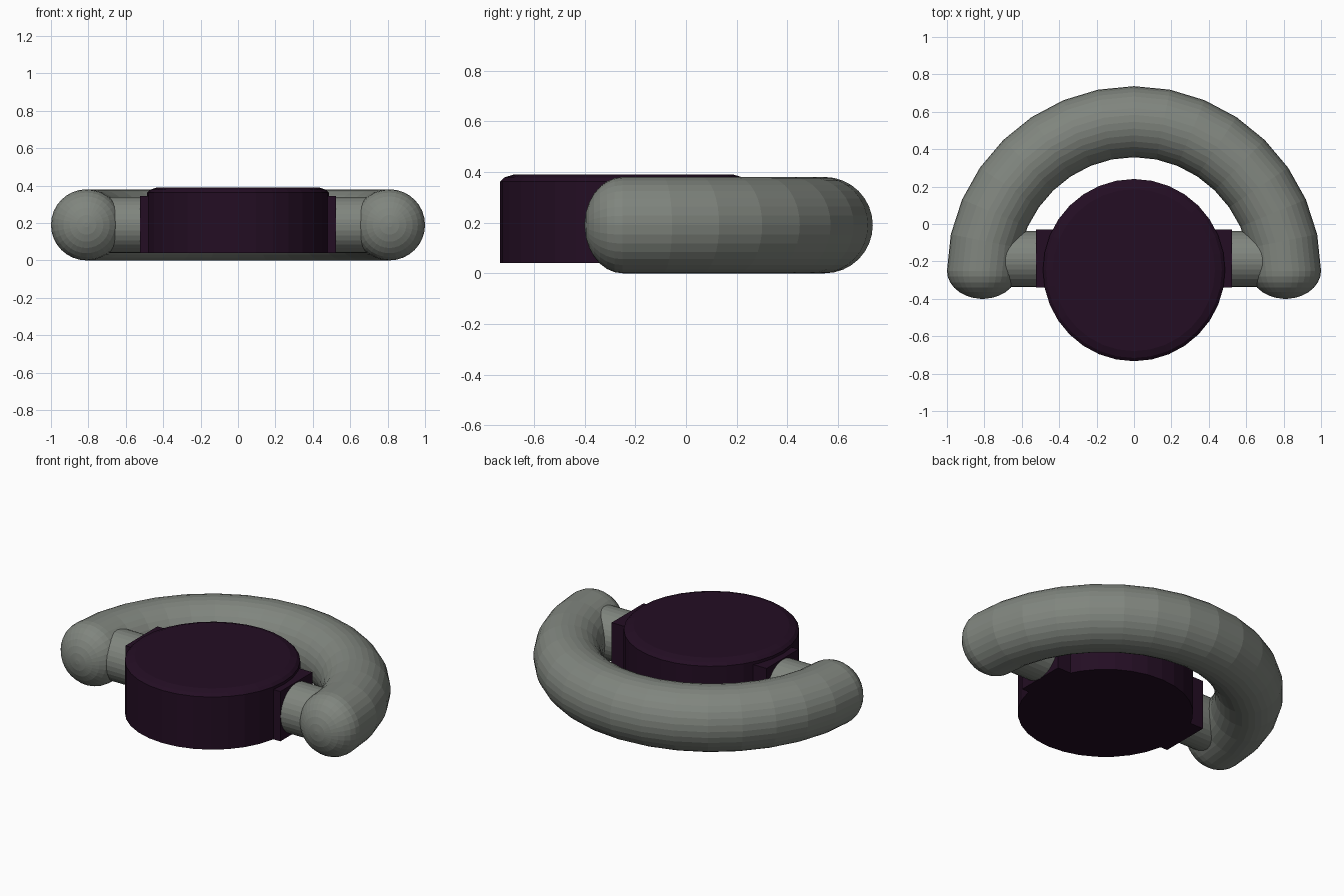
import bpy, bmesh, math
from mathutils import Vector

if "Cube" in bpy.data.objects:
    bpy.data.objects.remove(bpy.data.objects["Cube"])


def material(name, rgb):
    m = bpy.data.materials.new(name)
    m.diffuse_color = (*rgb, 1)
    m.use_nodes = True
    m.node_tree.nodes["Principled BSDF"].inputs["Base Color"].default_value = m.diffuse_color
    return m


GREY = material("stone grey", (0.216, 0.235, 0.209))
PURPLE = material("dark purple", (0.017, 0.0042, 0.017))
SIDES = 32


def finish(name, bm, mat):
    bmesh.ops.recalc_face_normals(bm, faces=bm.faces)
    me = bpy.data.meshes.new(name)
    bm.to_mesh(me)
    bm.free()
    me.materials.append(mat)
    ob = bpy.data.objects.new(name, me)
    bpy.context.collection.objects.link(ob)
    return ob


def loft(bm, rings):
    """Skin a list of rings and cap both ends."""
    rings = [[bm.verts.new(p) for p in r] for r in rings]
    for a, b in zip(rings, rings[1:]):
        for i in range(len(a)):
            j = (i + 1) % len(a)
            bm.faces.new((a[i], a[j], b[j], b[i]))
    bm.faces.new(rings[0])
    bm.faces.new(rings[-1])
    return rings


def ring(centre, u, v, r):
    return [centre + r * (math.cos(t) * u + math.sin(t) * v)
            for t in (2 * math.pi * i / SIDES for i in range(SIDES))]


X, Y, Z = Vector((1, 0, 0)), Vector((0, 1, 0)), Vector((0, 0, 1))

# Half-round handle: tube along an arc, ends closed by slightly flattened domes
TUBE, ZC, YC = 0.19, 0.19, -0.25
ends, sections = 7, 16
rings = []
for k in range(-ends, sections + ends + 1):
    a = math.pi * min(max(k, 0), sections) / sections
    out = Vector((math.cos(a), math.sin(a), 0))
    flare = abs(math.cos(a)) ** 6
    c = Vector((0, YC, ZC)) + out * (0.797 + 0.013 * flare)
    r = TUBE
    over = max(-k, k - sections, 0)
    if over:
        t = math.pi / 2 * over / (ends + 0.3)
        c.y -= 0.15 * math.sin(t)
        r *= math.cos(t)
    rings.append(ring(c, out, Z, r))
bm = bmesh.new()
loft(bm, rings)
finish("handle", bm, GREY)

# Central disc with a rounded top rim
bm = bmesh.new()
profile = [(0.487, 0.04), (0.487, 0.362), (0.470, 0.378), (0.433, 0.39)]
disc = loft(bm, [ring(Vector((0, -0.2465, z)), X, Y, r) for r, z in profile])
# seam across the top face
bmesh.ops.connect_verts(bm, verts=[disc[-1][SIDES // 4], disc[-1][3 * SIDES // 4]])
finish("disc", bm, PURPLE)

# Side blocks and pivot pins joining the disc to the handle
for side, s in (("left", -1), ("right", 1)):
    bm = bmesh.new()
    loft(bm, [[Vector((s * x, y, z)) for y, z in
               ((-0.34, 0.04), (-0.03, 0.04), (-0.03, 0.345), (-0.34, 0.345))]
              for x in (0.2, 0.525)])
    finish(side + "_block", bm, PURPLE)

    bm = bmesh.new()
    loft(bm, [ring(Vector((s * x, -0.187, ZC)), Y, Z, 0.15) for x in (0.45, 0.8)])
    finish(side + "_pin", bm, GREY)
